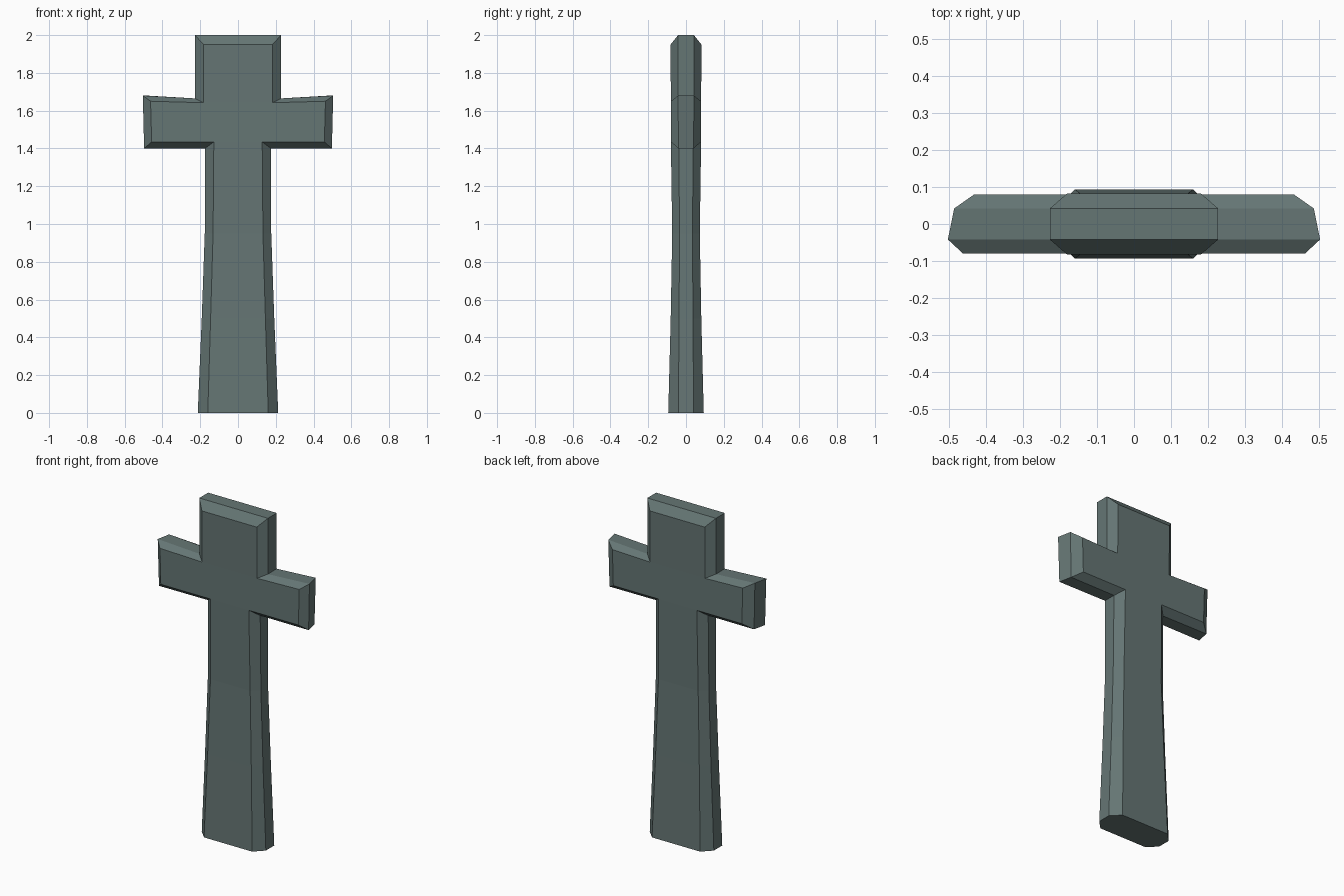
import bpy
import bmesh

cube = bpy.data.objects.get("Cube")
if cube:
    bpy.data.objects.remove(cube, do_unlink=True)

# Half outlines (x, z) from the foot up, round the arm, to the top
rim = [(0.213, 0), (0.192, 0.5), (0.176, 0.95), (0.174, 1.4),
       (0.497, 1.4), (0.504, 1.68), (0.228, 1.665), (0.228, 2.0)]
face = [(0.16, 0), (0.145, 0.5), (0.132, 0.95), (0.128, 1.435),
        (0.457, 1.435), (0.463, 1.65), (0.183, 1.642), (0.182, 1.95)]
rim_depth = [0.04, 0.037, 0.034, 0.038, 0.04, 0.042, 0.042, 0.042]
face_depth = [0.094, 0.081, 0.073, 0.08, 0.08, 0.08, 0.08, 0.082]
ARM_TIP = (4, 5)

bm = bmesh.new()


def layer(outline, depths, side, tip_shift=0):
    """Right and left vertex columns of one outline at the given depth."""
    columns = []
    for mirror in (1, -1):
        columns.append([
            bm.verts.new((mirror * (x - (tip_shift if i in ARM_TIP else 0)),
                          side * d, z))
            for i, ((x, z), d) in enumerate(zip(outline, depths))])
    return columns


layers = [layer(face, face_depth, -1),
          layer(rim, rim_depth, -1),
          layer(rim, rim_depth, 1, 0.017),
          layer(face, face_depth, 1, 0.03)]

# Bevelled edges and rim, including the top
for a, b in zip(layers, layers[1:]):
    for s in (0, 1):
        for i in range(len(rim) - 1):
            bm.faces.new((a[s][i], a[s][i + 1], b[s][i + 1], b[s][i]))
    bm.faces.new((a[0][-1], a[1][-1], b[1][-1], b[0][-1]))

# Front and back: stem, crossing, head and the two arms
for right, left in (layers[0], layers[-1]):
    for i, j in ((0, 1), (1, 2), (2, 3), (3, 6), (6, 7)):
        bm.faces.new((right[i], right[j], left[j], left[i]))
    for side in (right, left):
        bm.faces.new(side[3:7])

# Foot
bm.faces.new([l[0][0] for l in layers] + [l[1][0] for l in reversed(layers)])

bmesh.ops.recalc_face_normals(bm, faces=bm.faces)
mesh = bpy.data.meshes.new("stone_cross")
bm.to_mesh(mesh)
bm.free()

stone = bpy.data.materials.new("grey_green_stone")
stone.use_nodes = True
colour = (0.13, 0.18, 0.175, 1)
stone.diffuse_color = colour
stone.node_tree.nodes["Principled BSDF"].inputs["Base Color"].default_value = colour
mesh.materials.append(stone)

cross = bpy.data.objects.new("stone_cross", mesh)
bpy.context.collection.objects.link(cross)
